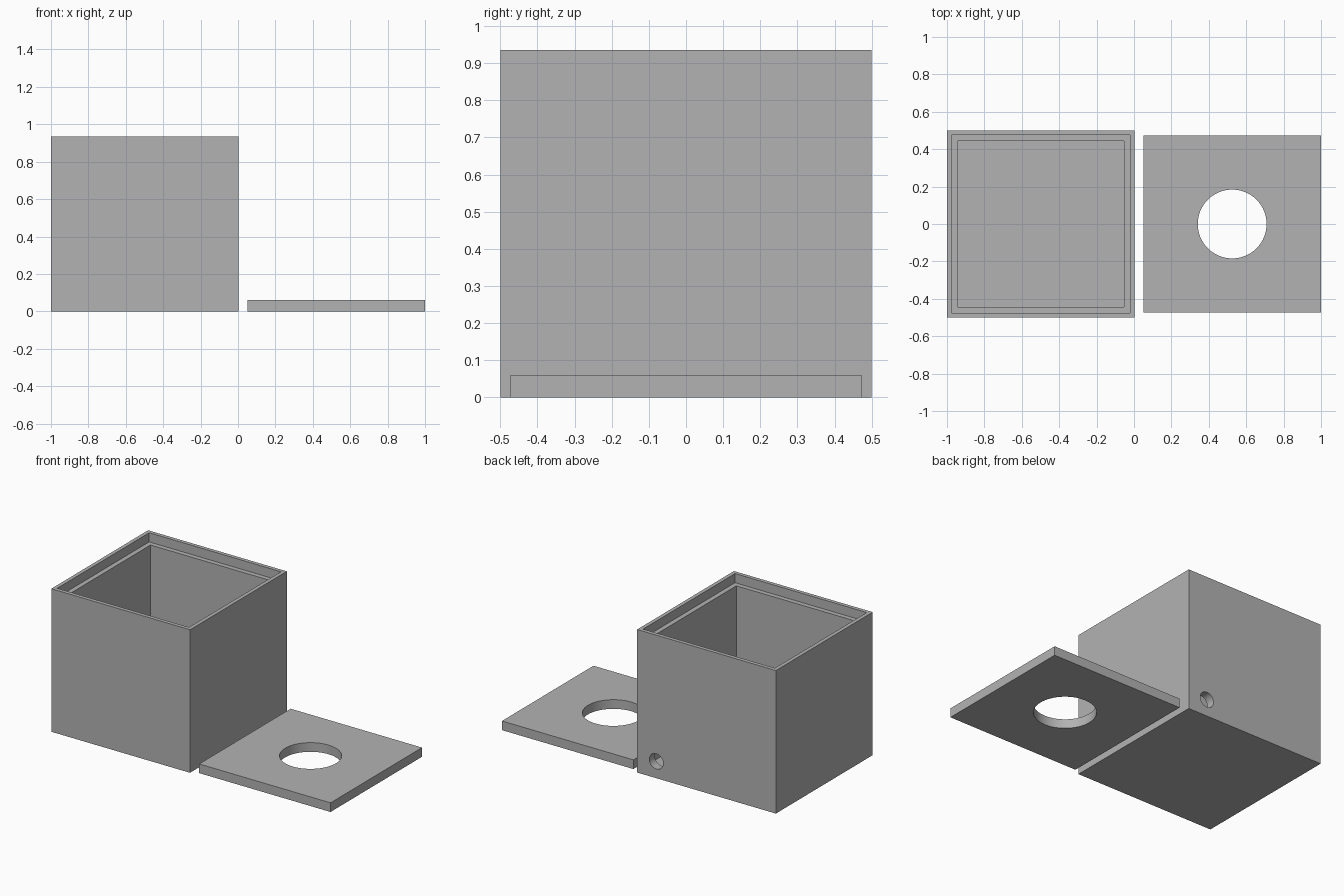
import bpy
import bmesh
import math
from mathutils import Matrix, Vector

cube = bpy.data.objects.get("Cube")
if cube:
    bpy.data.objects.remove(cube, do_unlink=True)

grey = bpy.data.materials.new("plain grey")
grey.use_nodes = True
grey.diffuse_color = (0.45, 0.45, 0.45, 1)
grey.node_tree.nodes["Principled BSDF"].inputs["Base Color"].default_value = grey.diffuse_color

WALL, RIM, LID = 0.056, 0.025, 0.06
BOX_LEFT, BOX_RIGHT, HEIGHT, DEPTH = -1.0, 0.003, 0.935, 1.0


def finish(name, bm):
    bmesh.ops.recalc_face_normals(bm, faces=bm.faces)
    mesh = bpy.data.meshes.new(name)
    bm.to_mesh(mesh)
    bm.free()
    mesh.materials.append(grey)
    obj = bpy.data.objects.new(name, mesh)
    bpy.context.collection.objects.link(obj)
    return obj


def block(x0, x1, depth, height):
    bm = bmesh.new()
    size = Matrix.Diagonal((x1 - x0, depth, height, 1))
    place = Matrix.Translation(((x0 + x1) / 2, 0, height / 2))
    bmesh.ops.create_cube(bm, size=1, matrix=place @ size)
    return bm


def drill(obj, centre, radius, length, axis):
    """Cut a round hole through obj along the given axis."""
    bm = bmesh.new()
    turn = Vector((0, 0, 1)).rotation_difference(Vector(axis)).to_matrix().to_4x4()
    bmesh.ops.create_cone(bm, cap_ends=True, segments=64, radius1=radius, radius2=radius,
                          depth=length, matrix=Matrix.Translation(centre) @ turn)
    cutter = finish("hole_cutter", bm)
    cutter.hide_render = True
    cut = obj.modifiers.new("hole", 'BOOLEAN')
    cut.operation, cut.solver, cut.object = 'DIFFERENCE', 'EXACT', cutter
    bpy.ops.object.select_all(action='DESELECT')
    bpy.context.view_layer.objects.active = obj
    obj.select_set(True)
    bpy.ops.object.modifier_apply(modifier=cut.name)
    bpy.data.objects.remove(cutter, do_unlink=True)
    bpy.ops.object.shade_smooth_by_angle(angle=math.radians(30))


# Open box: rim, recessed ledge for the lid, then the cavity
bm = block(BOX_LEFT, BOX_RIGHT, DEPTH, HEIGHT)
top = max(bm.faces, key=lambda f: f.calc_center_median().z)
for inset, floor in ((RIM, HEIGHT - LID), (WALL - RIM, WALL)):
    bmesh.ops.inset_region(bm, faces=[top], thickness=inset, use_even_offset=True)
    # Sink the inner face by a second, zero-width ring
    ring = bmesh.ops.extrude_discrete_faces(bm, faces=[top])
    top = ring["faces"][0]
    for v in top.verts:
        v.co.z = floor
box = finish("box", bm)

# Cable hole low in the back wall
drill(box, (-0.135, DEPTH / 2, 0.11), 0.05, 0.3, (0, 1, 0))

# Loose lid lying beside the box
lid = finish("lid", block(0.05, 1.0, 0.945, LID))
drill(lid, (0.525, 0, LID / 2), 0.184, 0.3, (0, 0, 1))
